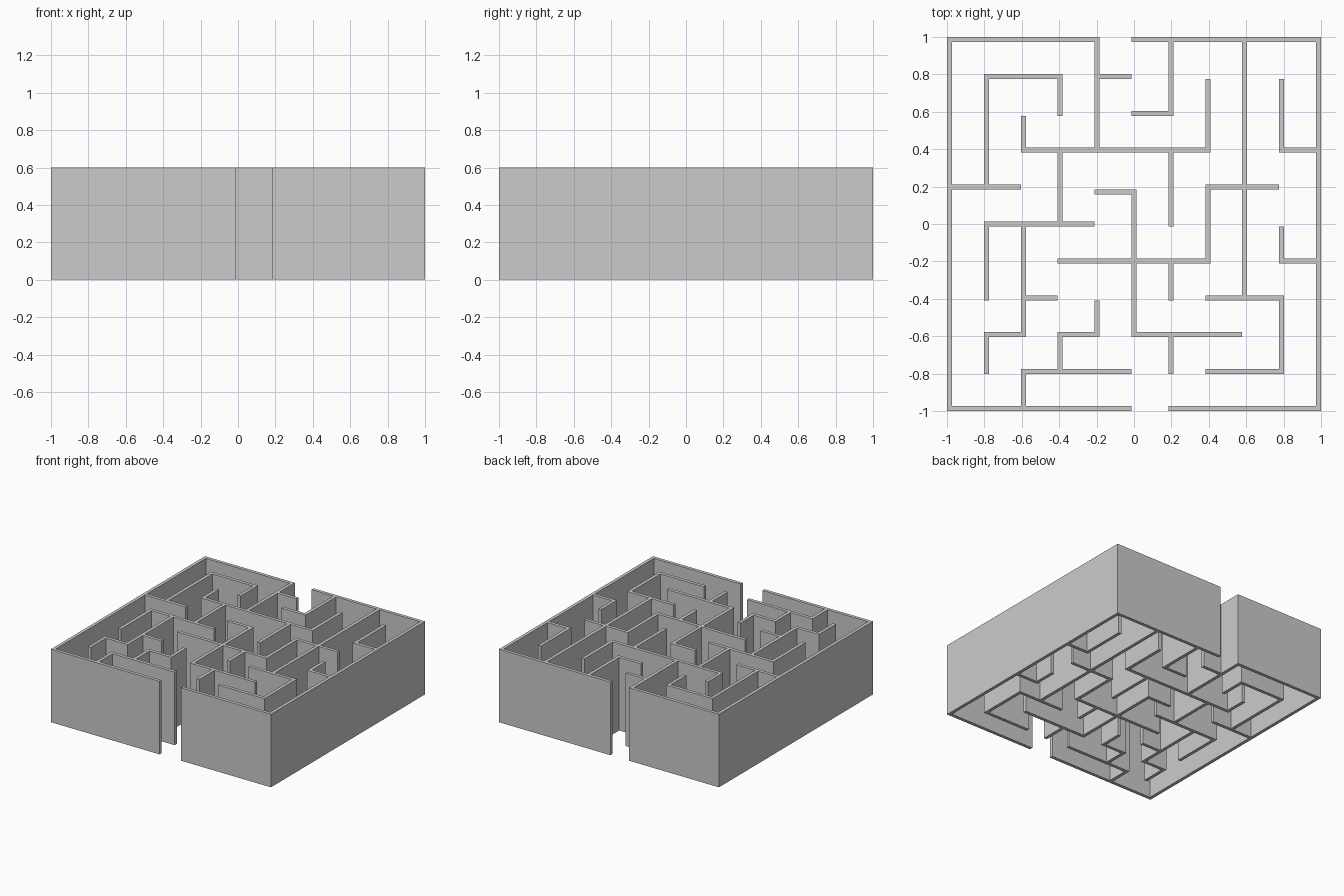
import bpy
import bmesh

if "Cube" in bpy.data.objects:
    bpy.data.objects.remove(bpy.data.objects["Cube"], do_unlink=True)

THICK = 0.027
HALF = THICK / 2
PITCH = (2 - THICK) / 10
HEIGHT = 0.6
OFFSET = 6 - THICK / PITCH   # one wall sits a wall's thickness below its grid line

# Walls along x: grid row -> (start, end) columns
rows = {
    10: [(0, 4), (5, 10)],
    9: [(1, 3), (4, 5)],
    8: [(5, 6)],
    7: [(2, 7), (9, 10)],
    6: [(0, 2), (7, 9)],
    OFFSET: [(4, 5)],
    5: [(1, 4)],
    4: [(3, 7), (9, 10)],
    3: [(2, 3), (7, 9)],
    2: [(1, 2), (3, 4), (5, 8)],
    1: [(2, 5), (7, 9)],
    0: [(0, 5), (6, 10)],
}
# Walls along y: grid column -> (start, end) rows
columns = {
    0: [(0, 10)],
    1: [(1, 2), (3, 5), (6, 9)],
    2: [(0, 1), (2, 5), (7, 8)],
    3: [(1, 2), (5, 7), (8, 9)],
    4: [(2, 3), (7, 10)],
    5: [(2, 6)],
    6: [(1, 2), (3, 4), (5, 7), (8, 10)],
    7: [(4, 6), (7, 9)],
    8: [(3, 10)],
    9: [(1, 3), (4, 5), (7, 9)],
    10: [(0, 10)],
}


def place(index):
    return -1 + HALF + index * PITCH


def spans(walls, crossing):
    """Yield (line, low, high); ends reach through any crossing wall."""
    for line, parts in walls.items():
        for start, end in parts:
            meets = any(a <= line <= b for a, b in crossing.get(end, []))
            yield place(line), place(start) - HALF, place(end) + (HALF if meets else -HALF)


rects = [(lo, hi, y - HALF, y + HALF) for y, lo, hi in spans(rows, columns)]
rects += [(x - HALF, x + HALF, lo, hi) for x, lo, hi in spans(columns, rows)]


def build_walls(name, material):
    """Fill the joined floor plan of all walls, then raise it as one solid."""
    xs = sorted({round(v, 5) for r in rects for v in r[:2]})
    ys = sorted({round(v, 5) for r in rects for v in r[2:]})
    bm = bmesh.new()
    for x0, x1 in zip(xs, xs[1:]):
        for y0, y1 in zip(ys, ys[1:]):
            cx, cy = (x0 + x1) / 2, (y0 + y1) / 2
            if any(a < cx < b and c < cy < d for a, b, c, d in rects):
                corners = ((x0, y0), (x1, y0), (x1, y1), (x0, y1))
                bm.faces.new([bm.verts.new((x, y, 0)) for x, y in corners])
    bmesh.ops.remove_doubles(bm, verts=bm.verts[:], dist=0.0001)
    base = bm.faces[:]
    raised = bmesh.ops.extrude_face_region(bm, geom=base, use_keep_orig=True)
    top = [v for v in raised["geom"] if isinstance(v, bmesh.types.BMVert)]
    bmesh.ops.translate(bm, verts=top, vec=(0, 0, HEIGHT))
    bmesh.ops.recalc_face_normals(bm, faces=bm.faces[:])
    mesh = bpy.data.meshes.new(name)
    bm.to_mesh(mesh)
    bm.free()
    mesh.materials.append(material)
    obj = bpy.data.objects.new(name, mesh)
    bpy.context.collection.objects.link(obj)
    return obj


# Plain grey wall colour
grey = bpy.data.materials.new("wall_grey")
grey.use_nodes = True
colour = (0.6, 0.6, 0.6, 1)
grey.diffuse_color = colour
grey.node_tree.nodes["Principled BSDF"].inputs["Base Color"].default_value = colour

build_walls("maze_walls", grey)
